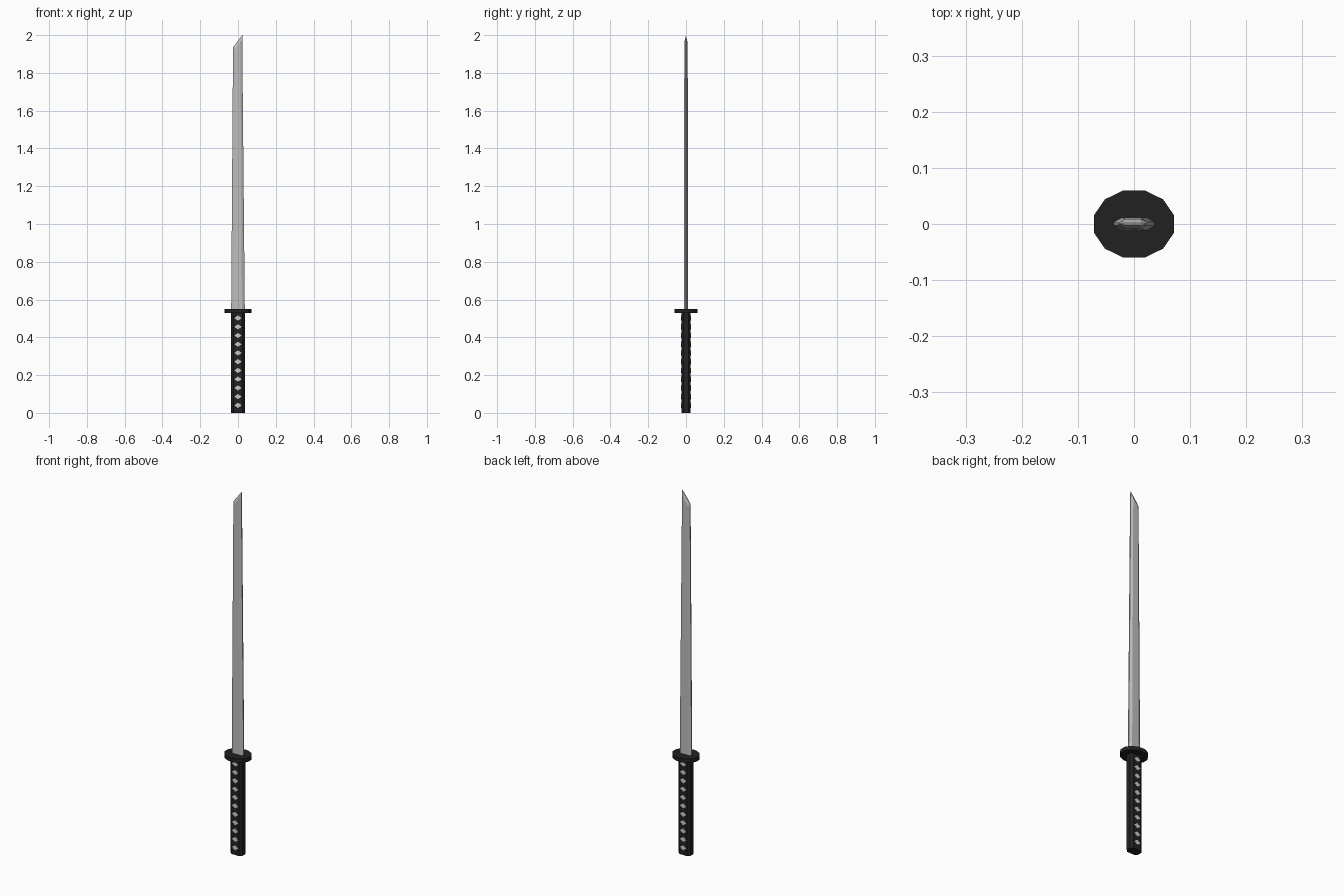
import bpy, bmesh, math

if "Cube" in bpy.data.objects:
    bpy.data.objects.remove(bpy.data.objects["Cube"])


def material(name, v):
    m = bpy.data.materials.new(name)
    m.diffuse_color = (v, v, v, 1)
    m.use_nodes = True
    m.node_tree.nodes["Principled BSDF"].inputs["Base Color"].default_value = m.diffuse_color
    return m


steel = material("steel grey", 0.52)
black = material("wrap black", 0.015)
pale = material("pale inlay", 0.62)


def loft(name, rings, mat):
    """Skin a stack of closed rings and cap both ends."""
    bm = bmesh.new()
    loops = [[bm.verts.new(p) for p in r] for r in rings]
    n = len(rings[0])
    for a, b in zip(loops, loops[1:]):
        for i in range(n):
            j = (i + 1) % n
            bm.faces.new((a[i], a[j], b[j], b[i]))
    bm.faces.new(loops[0][::-1])
    bm.faces.new(loops[-1])
    bmesh.ops.recalc_face_normals(bm, faces=bm.faces[:])
    me = bpy.data.meshes.new(name)
    bm.to_mesh(me)
    bm.free()
    me.materials.append(mat)
    ob = bpy.data.objects.new(name, me)
    bpy.context.collection.objects.link(ob)
    return ob


def octagon(x, y, fx, fy):
    """Chamfered rectangle: half sizes x, y and half flats fx, fy."""
    return [(x, -fy), (x, fy), (fx, y), (-fx, y),
            (-x, fy), (-x, -fy), (-fx, -y), (fx, -y)]


def ellipse(rx, ry, z, n=12):
    return [(rx * math.cos(2 * math.pi * (i + .5) / n),
             ry * math.sin(2 * math.pi * (i + .5) / n), z) for i in range(n)]


# grip
grip = octagon(0.036, 0.0245, 0.023, 0.012)
loft("grip", [[(x, y, z) for x, y in grip] for z in (0, 0.53)], black)

# guard: flat twelve-sided disc
loft("guard", [ellipse(0.0735, 0.062, z) for z in (0.529, 0.55)], black)

# blade: tapering, with a slanted, thinned tip
base = [(x, y, 0.545) for x, y in octagon(0.036, 0.011, 0.021, 0.003)]


def tip_ring(drop, thin):
    ring = []
    for x, y in octagon(0.0245, 0.009, 0.014, 0.0025):
        ring.append((x - 0.002, y * thin, 2.0 - drop - (0.0245 - x) * 1.33))
    return ring


loft("blade", [base, tip_ring(0.025, 1), tip_ring(0, 0.2)], steel)

# diamond inlays along both flats of the grip
for side, label in ((-1, "front"), (1, "back")):
    for k in range(11):
        zc = 0.04 + k * 0.0462
        rings = [[(0.019, y, zc), (0, y, zc + 0.014),
                  (-0.019, y, zc), (0, y, zc - 0.014)]
                 for y in (side * 0.0235, side * 0.0252)]
        loft(f"{label}_inlay_{k + 1}", rings, pale)
